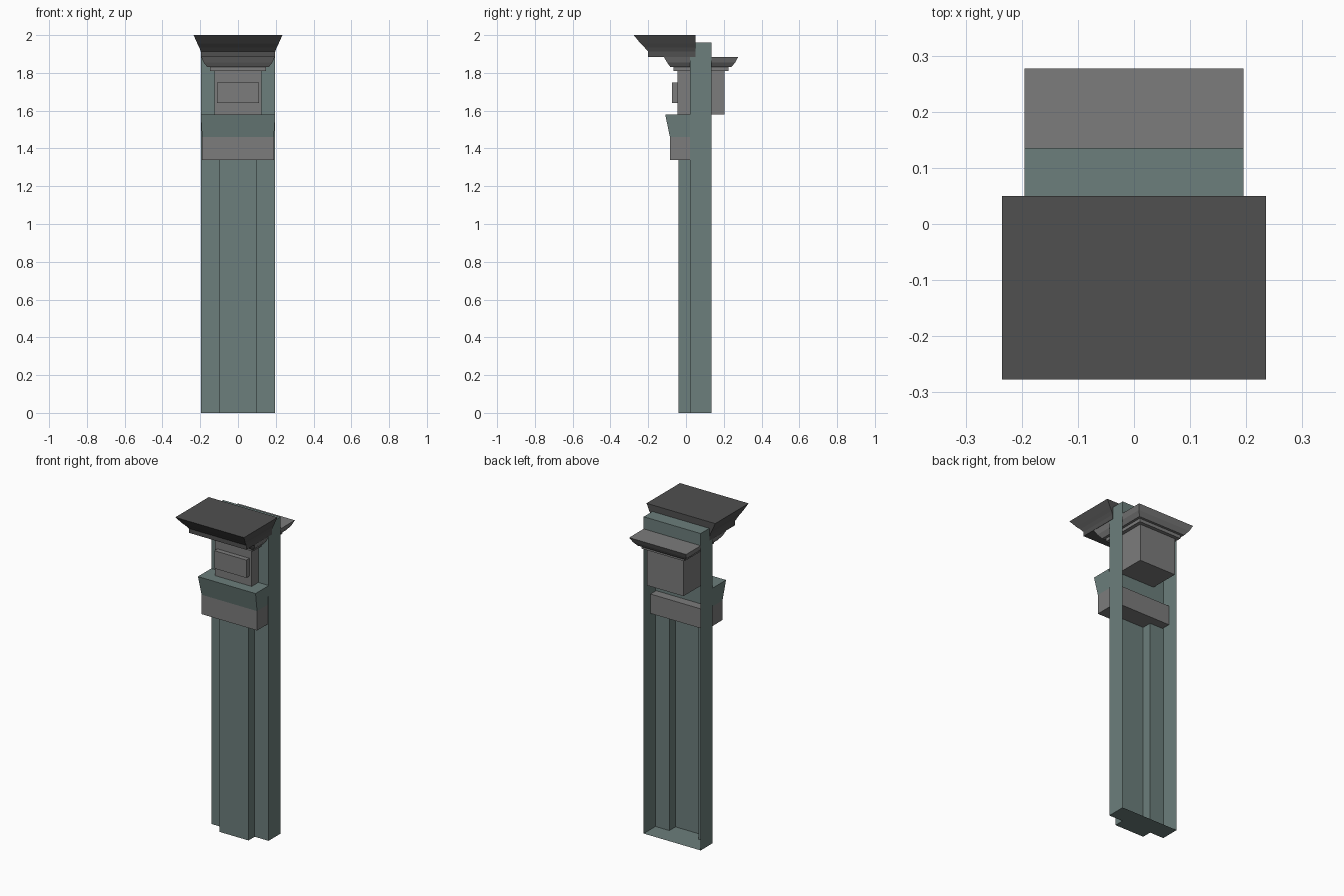
import bpy, bmesh

if "Cube" in bpy.data.objects:
    bpy.data.objects.remove(bpy.data.objects["Cube"])


def material(name, rgb):
    m = bpy.data.materials.new(name)
    m.diffuse_color = (*rgb, 1)
    m.use_nodes = True
    m.node_tree.nodes["Principled BSDF"].inputs["Base Color"].default_value = m.diffuse_color
    return m


TEAL = material("teal", (0.15, 0.21, 0.20))
GREY = material("grey", (0.20, 0.20, 0.20))
DARK = material("dark", (0.08, 0.08, 0.08))


def finish(bm, name, mat, recalc=True):
    if recalc:
        bmesh.ops.recalc_face_normals(bm, faces=bm.faces)
    me = bpy.data.meshes.new(name)
    bm.to_mesh(me)
    bm.free()
    me.materials.append(mat)
    ob = bpy.data.objects.new(name, me)
    bpy.context.collection.objects.link(ob)
    return ob


def stack(name, mat, rings):
    """Closed block lofted through rectangles (half_x, y_front, y_back, z)."""
    bm = bmesh.new()
    loops = [[bm.verts.new(p) for p in ((-w, a, z), (w, a, z), (w, b, z), (-w, b, z))]
             for w, a, b, z in rings]
    for lo, hi in zip(loops, loops[1:]):
        for i in range(4):
            j = (i + 1) % 4
            bm.faces.new((lo[i], lo[j], hi[j], hi[i]))
    bm.faces.new(loops[0][::-1])
    bm.faces.new(loops[-1])
    return finish(bm, name, mat)


def shell(name, mat, profile, z0, z1, floor=False, top=False):
    """Thin sheet following a plan profile, open at the back."""
    bm = bmesh.new()
    lo = [bm.verts.new((x, y, z0)) for x, y in profile]
    hi = [bm.verts.new((x, y, z1)) for x, y in profile]
    for i in range(len(profile) - 1):
        bm.faces.new((lo[i], lo[i + 1], hi[i + 1], hi[i]))
    if floor:
        bm.faces.new(lo[::-1])
    if top:
        bm.faces.new(hi)
    return finish(bm, name, mat, recalc=False)


W, BACK, FACE, STEP, PIL = 0.195, 0.135, 0.02, -0.04, 0.1

# hollow post: stepped lower shaft, pilaster cap, plain upper shaft
shell("lower_shaft", TEAL,
      [(-W, BACK), (-W, FACE), (-PIL, FACE), (-PIL, STEP),
       (PIL, STEP), (PIL, FACE), (W, FACE), (W, BACK)], 0, 1.58, floor=True)
shell("upper_shaft", TEAL,
      [(-W, BACK), (-W, FACE), (W, FACE), (W, BACK)], 1.58, 1.885)
stack("shaft_top", TEAL, [(W, FACE, BACK, 1.885), (W, FACE, BACK, 1.96)])

# belt around the shaft
stack("belt_lower", GREY, [(0.19, -0.085, 0.075, 1.34), (0.19, -0.085, 0.075, 1.46)])
stack("belt_upper", TEAL, [(0.19, -0.085, FACE, 1.46), (0.197, -0.11, FACE, 1.58)])

# capital block passing through the shaft, with flared moulding
stack("capital", GREY, [
    (0.125, -0.045, 0.203, 1.58), (0.125, -0.045, 0.203, 1.81),
    (0.147, -0.066, 0.225, 1.81), (0.147, -0.066, 0.225, 1.83),
    (0.162, -0.082, 0.24, 1.83), (0.182, -0.1, 0.26, 1.855),
    (0.195, -0.118, 0.277, 1.885)])
stack("capital_panel", GREY, [(0.11, -0.075, -0.04, 1.64), (0.11, -0.075, -0.04, 1.75)])

# dark cornice on top, flat at the back
stack("cornice", DARK, [
    (0.197, -0.2, 0.05, 1.885), (0.197, -0.2, 0.05, 1.912),
    (0.205, -0.22, 0.05, 1.935), (0.215, -0.24, 0.05, 1.955),
    (0.235, -0.277, 0.05, 2.0)])
